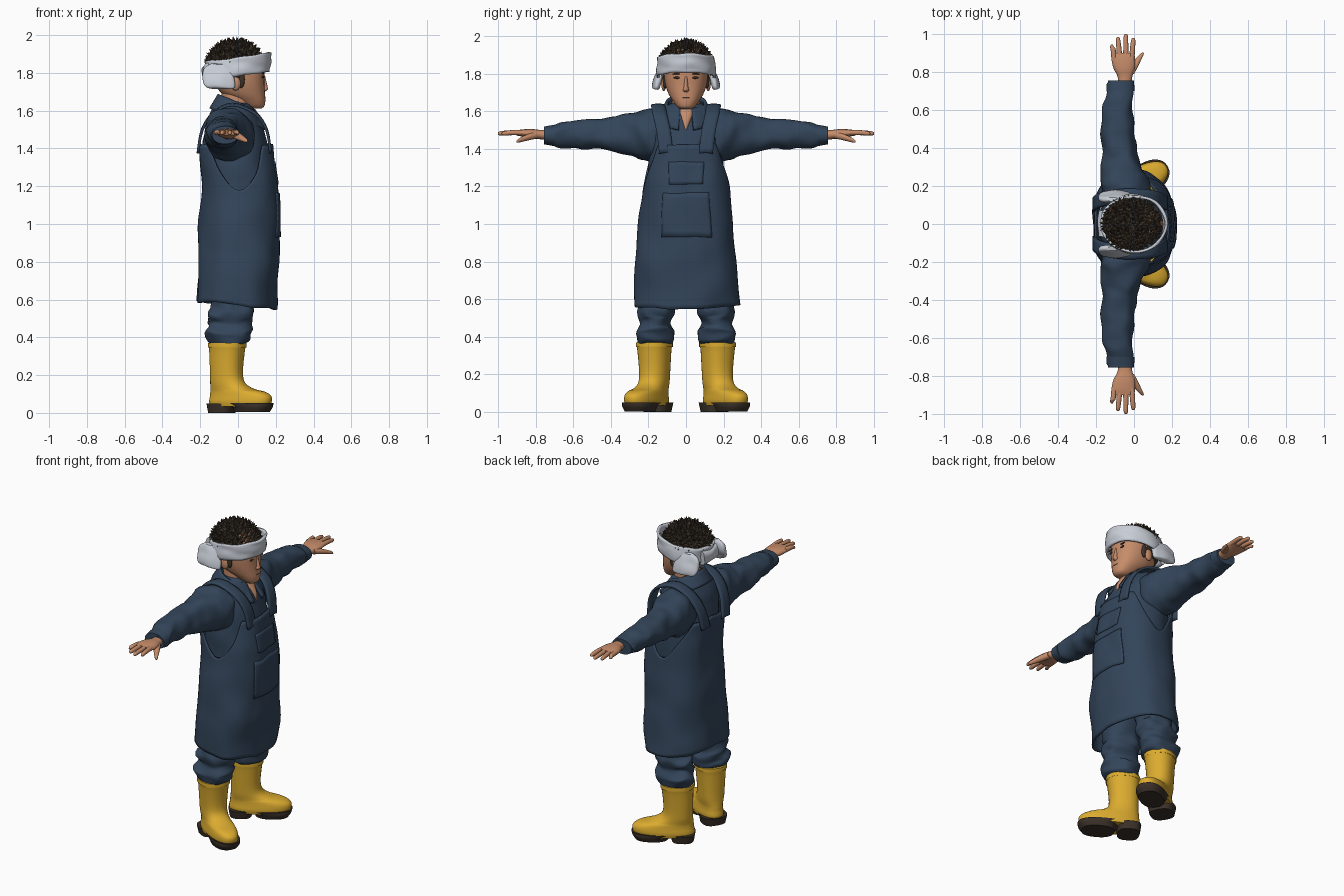
import bpy, bmesh, math, random
from mathutils import Vector, Matrix, noise

if "Cube" in bpy.data.objects:
    bpy.data.objects.remove(bpy.data.objects["Cube"])

random.seed(4)
V = Vector


def material(name, r, g, b):
    lin = [((c / 255 + 0.055) / 1.055) ** 2.4 for c in (r, g, b)]
    m = bpy.data.materials.new(name)
    m.diffuse_color = (*lin, 1)
    m.use_nodes = True
    m.node_tree.nodes["Principled BSDF"].inputs["Base Color"].default_value = m.diffuse_color
    return m


NAVY = material("navy cloth", 51, 69, 90)
YELLOW = material("yellow rubber", 220, 172, 48)
SOLE = material("dark sole", 58, 48, 40)
SKIN = material("skin", 198, 140, 106)
HAIR = material("dark brown hair", 62, 52, 42)
WHITE = material("pale cloth", 200, 205, 214)


def finish(name, bm, mat, mirror=False, thick=0, angle=45):
    bmesh.ops.recalc_face_normals(bm, faces=bm.faces)
    me = bpy.data.meshes.new(name)
    bm.to_mesh(me)
    bm.free()
    me.materials.append(mat)
    me.polygons.foreach_set("use_smooth", [True] * len(me.polygons))
    me.set_sharp_from_angle(angle=math.radians(angle))
    ob = bpy.data.objects.new(name, me)
    bpy.context.collection.objects.link(ob)
    if thick:
        s = ob.modifiers.new("Thickness", 'SOLIDIFY')
        s.thickness, s.offset = thick, 0
    if mirror:
        ob.modifiers.new("Mirror", 'MIRROR').use_axis = (False, True, False)
    return ob


def dense(keys, steps):
    """Catmull-Rom through a list of equal-length tuples."""
    k = [V(p) for p in keys]
    out = []
    for i in range(len(k) - 1):
        p0, p1, p2, p3 = k[max(i - 1, 0)], k[i], k[i + 1], k[min(i + 2, len(k) - 1)]
        for s in range(steps):
            t = s / steps
            out.append(p1 + (p2 - p0) * (t / 2) + (2 * p0 - 5 * p1 + 4 * p2 - p3) * (t * t / 2)
                       + (3 * p1 - p0 - 3 * p2 + p3) * (t ** 3 / 2))
    return out + [k[-1]]


def grid(name, mat, fn, nu, nv, wrap=False, caps=False, **kw):
    """Surface through fn(u, v), u and v in 0..1."""
    bm = bmesh.new()
    n = nu if wrap else nu + 1
    rows = [[bm.verts.new(fn(i / nu, j / nv)) for i in range(n)] for j in range(nv + 1)]
    for a, b in zip(rows, rows[1:]):
        for i in range(nu):
            j = (i + 1) % n
            bm.faces.new((a[i], a[j], b[j], b[i]))
    if caps:
        bm.faces.new(rows[0])
        bm.faces.new(rows[-1])
    return finish(name, bm, mat, **kw)


def oval(ring, a, e=2.0):
    """Point on a superellipse given by its extents (lo1, hi1, lo2, hi2)."""
    _, l1, h1, l2, h2 = ring
    c, s = math.cos(a), math.sin(a)
    return ((l1 + h1) / 2 + (h1 - l1) / 2 * math.copysign(abs(c) ** (2 / e), c),
            (l2 + h2) / 2 + (h2 - l2) / 2 * math.copysign(abs(s) ** (2 / e), s))


def fold(p, amp, f):
    n = noise.noise_vector(V((p.x * f[0], p.y * f[1], p.z * f[2])))
    return p + n * amp


def loft(name, mat, keys, axis='z', e=2.2, sides=32, steps=4, amp=0, f=(8, 8, 8), xf=None, **kw):
    """Closed tube; each key is (position, lo1, hi1, lo2, hi2)."""
    rings = dense(keys, steps)
    nv = len(rings) - 1

    def fn(u, v):
        r = rings[round(v * nv)]
        p, q = oval(r, u * math.tau, e)
        w = V((p, q, r[0])) if axis == 'z' else V((p, r[0], q))
        w = fold(w, amp, f) if amp else w
        return xf @ w if xf else w
    return grid(name, mat, fn, sides, nv, True, True, **kw)


def blob(name, mat, c, r, **kw):
    bm = bmesh.new()
    bmesh.ops.create_icosphere(bm, subdivisions=3, radius=1,
                               matrix=Matrix.Translation(c) @ Matrix.Diagonal((*r, 1)))
    return finish(name, bm, mat, **kw)


# Boots, turned outward
turn = Matrix.Translation((-.055, .17, 0)) @ Matrix.Rotation(math.radians(30), 4, 'Z')
loft("boot", YELLOW, [(.035, -.10, .25, -.075, .075), (.06, -.105, .262, -.08, .08), (.09, -.10, .258, -.077, .077),
                      (.112, -.098, .22, -.074, .074), (.128, -.096, .15, -.072, .072), (.16, -.094, .095, -.074, .074),
                      (.22, -.094, .08, -.077, .077), (.34, -.098, .092, -.086, .086), (.345, -.104, .098, -.092, .092),
                      (.37, -.104, .098, -.092, .092)], e=2.3, xf=turn, mirror=True)
loft("boot_heel", SOLE, [(0, -.10, .03, -.07, .07), (.05, -.108, .035, -.08, .08)], e=2.8, xf=turn, mirror=True)
loft("boot_sole", SOLE, [(.004, .05, .245, -.07, .07), (.03, .04, .262, -.08, .08), (.052, -.03, .268, -.083, .083)],
     e=2.4, xf=turn, mirror=True)

# Trousers, bunched above the boots
loft("trouser_leg", NAVY, [(.355, -.13, .03, .10, .24), (.385, -.155, .06, .08, .262), (.43, -.165, .07, .075, .268),
                           (.47, -.15, .07, .08, .25), (.52, -.155, .085, .07, .255), (.58, -.145, .085, .055, .245),
                           (.75, -.14, .10, .01, .23), (.95, -.14, .12, .0, .2)],
     amp=.022, f=(9, 9, 22), sides=40, steps=5, mirror=True)

# Shirt body and sleeves
loft("shirt_body", NAVY, [(.9, -.17, .17, -.20, .20), (1.2, -.175, .18, -.20, .20), (1.36, -.19, .165, -.195, .195),
                          (1.5, -.178, .135, -.19, .19), (1.57, -.155, .105, -.175, .175), (1.62, -.13, .075, -.13, .13),
                          (1.645, -.10, .05, -.07, .07)], amp=.012, f=(7, 9, 9), sides=40)
loft("sleeve", NAVY, [(.08, -.14, .07, 1.36, 1.59), (.17, -.17, .085, 1.33, 1.61), (.23, -.175, .07, 1.335, 1.605),
                      (.31, -.172, .035, 1.365, 1.585), (.42, -.172, .012, 1.385, 1.565), (.55, -.17, .004, 1.405, 1.553),
                      (.66, -.155, 0, 1.412, 1.54), (.735, -.137, -.002, 1.42, 1.52), (.75, -.12, -.01, 1.43, 1.51)],
     axis='y', amp=.017, f=(8, 12, 11), sides=36, steps=6, mirror=True)
loft("cuff", NAVY, [(.70, -.143, .003, 1.414, 1.528), (.755, -.137, .0, 1.424, 1.518)],
     axis='y', mirror=True)

# Apron: one wrapped sheet with deep arm openings
profile = dense([(.55, -.215, .195, -.275, .275), (.8, -.205, .215, -.262, .262), (1.0, -.198, .215, -.243, .243),
                 (1.2, -.192, .207, -.228, .228), (1.3, -.2, .197, -.218, .218), (1.43, -.213, .175, -.205, .205)], 8)


def apron_point(a, z, out=0):
    i = next((i for i in range(len(profile) - 2) if profile[i + 1][0] >= z), len(profile) - 2)
    r0, r1 = profile[i], profile[i + 1]
    x, y = oval(r0.lerp(r1, (z - r0[0]) / (r1[0] - r0[0])), a, 2.35)
    return fold(V((x + out * math.cos(a), y + out * math.sin(a), z)), .016, (5, 7, 5))


def apron(u, v):
    a = u * math.tau
    s = min(1, abs(math.cos(a)) / .72)
    low = .57 - .02 * math.cos(a)
    high = 1.18 + .24 * s ** 1.6
    return apron_point(a, low + (high - low) * v)


grid("apron", NAVY, apron, 96, 36, True, thick=.012)
grid("apron_pocket", NAVY, lambda u, v: apron_point(-.5 + u, .93 + .24 * v, .008), 16, 8, thick=.008)
grid("bib_pocket", NAVY, lambda u, v: apron_point(-.35 + .7 * u, 1.22 + .11 * v, .007), 12, 6, thick=.008)

# Apron shoulder straps
strap = dense([(.172, .105, 1.38), (.152, .12, 1.5), (.09, .14, 1.59), (-.03, .148, 1.635),
               (-.13, .138, 1.59), (-.19, .12, 1.5), (-.212, .10, 1.38)], 4)
grid("apron_strap", NAVY, lambda u, v: strap[round(v * 24)] + V((0, (u - .5) * .075, -abs(u - .5) * .012)),
     4, 24, thick=.014, mirror=True)


# Collar, open at the front in a V
def collar(u, v):
    a = .28 + u * (math.tau - .56)
    front = (1 + math.cos(a)) / 2
    top = 1.685 - .075 * front
    r = .088 + .045 * (1 - v)
    return V((-.012 + (r + .035 * front * (1 - v)) * math.cos(a), (r + .012) * math.sin(a),
              top - (1 - v) * (.075 + .035 * front)))


grid("collar", NAVY, collar, 40, 6, thick=.016)

# Neck and the bare V below it
loft("neck", SKIN, [(1.56, -.08, .09, -.07, .07), (1.62, -.085, .07, -.075, .075), (1.76, -.09, .06, -.075, .075)])
loft("neckline", SKIN, [(1.50, .12, .137, -.004, .004), (1.55, .05, .128, -.027, .027), (1.61, .0, .09, -.055, .055)])

# Head and face
loft("head", SKIN, [(1.612, .06, .125, -.03, .03), (1.625, .03, .14, -.048, .048), (1.655, -.02, .145, -.07, .07),
                    (1.69, -.085, .143, -.092, .092), (1.74, -.12, .14, -.11, .11), (1.80, -.14, .14, -.118, .118),
                    (1.87, -.14, .13, -.118, .118), (1.93, -.11, .09, -.09, .09)], e=2.25)
loft("nose", SKIN, [(1.70, .11, .14, -.014, .014), (1.712, .11, .158, -.017, .017), (1.73, .11, .156, -.012, .012),
                    (1.785, .11, .143, -.008, .008)], sides=16)
blob("ear", SKIN, (-.012, .118, 1.745), (.026, .014, .038), mirror=True)
blob("eye", HAIR, (.132, .048, 1.778), (.006, .019, .006), mirror=True)
blob("eyebrow", HAIR, (.132, .05, 1.798), (.006, .024, .004), mirror=True)
blob("mouth", SOLE, (.142, 0, 1.672), (.004, .02, .002))

# Hands: palm, four fingers and thumb
loft("palm", SKIN, [(.71, -.09, -.015, 1.445, 1.50), (.77, -.085, -.01, 1.45, 1.50), (.82, -.108, .004, 1.455, 1.505),
                    (.87, -.118, .006, 1.465, 1.503), (.90, -.108, .0, 1.47, 1.498)],
     axis='y', sides=24, mirror=True)
for i, (x, tip, lean) in enumerate([(-.104, .945, -.012), (-.074, .985, -.01), (-.043, 1.0, 0), (-.012, .98, .008)]):
    ring = lambda y, r, s, z: (y, x + lean * s - r, x + lean * s + r, z - r, z + r)
    loft("finger_%d" % (i + 1), SKIN, [ring(.86, .014, 0, 1.485), (ring(.92, .0135, .5, 1.486)),
                                       ring(tip - .012, .011, 1, 1.482), ring(tip, .004, 1, 1.48)],
         axis='y', sides=12, mirror=True)
loft("thumb", SKIN, [(.79, -.04, 0, 1.455, 1.49), (.83, -.022, .022, 1.446, 1.482), (.87, .008, .04, 1.437, 1.465),
                     (.893, .03, .051, 1.432, 1.452), (.902, .043, .05, 1.433, 1.442)],
     axis='y', sides=14, mirror=True)

# Hair: cropped cap with short tufts, clear of the face
mid, size = V((-.015, 0, 1.83)), V((.147, .136, .138))
bm = bmesh.new()
bmesh.ops.create_icosphere(bm, subdivisions=4, radius=1,
                           matrix=Matrix.Translation(mid) @ Matrix.Diagonal((*size, 1)))
bmesh.ops.delete(bm, geom=[v for v in bm.verts if v.co.z < 1.725 or (v.co.x > .025 and v.co.z < 1.86)],
                 context='VERTS')
for i in range(230):
    h = .2 + .8 * (i + .5) / 230
    a, r = i * 2.39996, math.sqrt(1 - h * h)
    n = V((r * math.cos(a), r * math.sin(a), h))
    d = (n + V([random.uniform(-.6, .6) for _ in range(3)])).normalized()
    at = mid + n * size + d * .006
    bmesh.ops.create_cone(bm, segments=5, radius1=.017, radius2=0, depth=.042, cap_ends=False,
                          matrix=Matrix.Translation(at) @ d.to_track_quat('Z', 'Y').to_matrix().to_4x4())
finish("hair", bm, HAIR, angle=35)
blob("sideburn", HAIR, (.018, .112, 1.765), (.018, .012, .045), mirror=True)


# Tied headband, higher at the brow, with hanging ends
def headband(u, v):
    a = u * math.tau
    p = V((.0 + (.163 + .006 * v) * math.cos(a), (.146 + .004 * math.sin(v * 3.14)) * math.sin(a),
           1.785 + .022 * math.cos(a) + .1 * v))
    return fold(p, .008, (10, 10, 24))


grid("headband", WHITE, headband, 56, 8, True, thick=.014)
loft("headband_end", WHITE, [(1.718, -.14, -.04, .145, .168), (1.73, -.17, -.02, .138, .176), (1.78, -.19, -.02, .115, .168),
                             (1.82, -.18, -.025, .11, .155), (1.845, -.14, -.04, .115, .14)],
     e=2.6, amp=.012, f=(14, 14, 14), mirror=True)
loft("headband_knot", WHITE, [(-.07, -.185, -.13, 1.76, 1.85), (0, -.195, -.13, 1.765, 1.845), (.07, -.185, -.13, 1.76, 1.85)],
     axis='y', amp=.008, f=(14, 14, 14))
